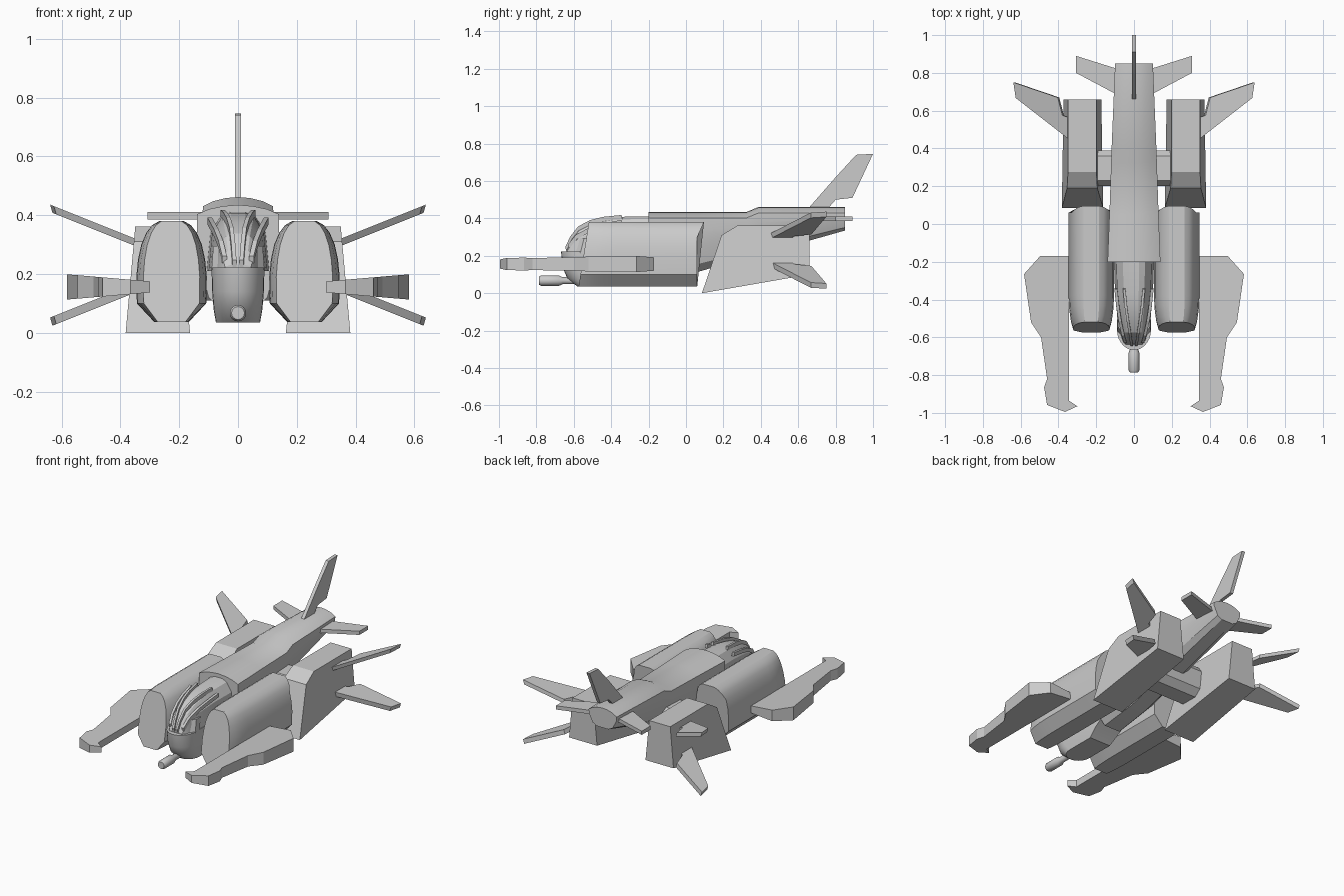
import bpy, bmesh, math
from mathutils import Vector

if "Cube" in bpy.data.objects:
    bpy.data.objects.remove(bpy.data.objects["Cube"])


def finish(name, bm, mirror=False, smooth=None):
    bmesh.ops.recalc_face_normals(bm, faces=bm.faces)
    me = bpy.data.meshes.new(name)
    bm.to_mesh(me)
    bm.free()
    ob = bpy.data.objects.new(name, me)
    bpy.context.collection.objects.link(ob)
    if smooth:
        for p in me.polygons:
            p.use_smooth = True
        me.set_sharp_from_angle(angle=math.radians(smooth))
    if mirror:
        mod = ob.modifiers.new("Mirror", 'MIRROR')
        mod.use_mirror_merge = False
    return ob


def loft(name, rings, **kw):
    """Skin a list of equal-length point rings and cap both ends."""
    bm = bmesh.new()
    rows = [[bm.verts.new(p) for p in r] for r in rings]
    n = len(rows[0])
    for a, b in zip(rows, rows[1:]):
        for i in range(n):
            j = (i + 1) % n
            bm.faces.new((a[i], a[j], b[j], b[i]))
    bm.faces.new(rows[0])
    bm.faces.new(rows[-1])
    return finish(name, bm, **kw)


def sym(half):
    """Close a right-hand half section (top to bottom) with its reflection."""
    return half + [(-x, z) for x, z in reversed(half) if abs(x) > 1e-6]


# Front nacelles: rounded section, slanted nose and tail
section = sym([(.042, .38), (.066, .366), (.086, .34), (.103, .30), (.114, .25),
               (.12, .19), (.118, .10), (.058, .036)])


def nacelle_ring(y_of_z, k):
    return [(.226 + x * k, y_of_z(z), z) for x, z in section]


loft("front_nacelle", [
    nacelle_ring(lambda z: -.58 + .16 * z, .80),
    nacelle_ring(lambda z: -.53 + .12 * z, .91),
    nacelle_ring(lambda z: -.46 + .08 * z, .98),
    nacelle_ring(lambda z: -.38, 1),
    nacelle_ring(lambda z: .06 + max(0, z - .30) * .45, 1)], mirror=True, smooth=25)

# Rear engine pods: side profile with inward-leaning walls
profile = [(.085, 0), (.19, .31), (.275, .362), (.66, .362), (.66, .10)]
loft("rear_engine_pod", [
    [(.163 + .10 * z, y, z) for y, z in profile],
    [(.382 - .09 * z, y, z) for y, z in profile]], mirror=True)


# Main fuselage: arched back, belly rising to the tail
def hull_ring(y, w, zt, zb):
    h = zt - zb
    half = [(0, zt), (w * .35, zt - .004), (w * .7, zt - .014), (w, zt - .032),
            (w * .99, zt - .032 - h * .2), (w * .92, zt - h * .55),
            (w * .72, zb + h * .13), (w * .4, zb)]
    return [(x, y, z) for x, z in sym(half)]


loft("fuselage", [hull_ring(-.20, .14, .435, .075), hull_ring(.05, .13, .435, .11),
                  hull_ring(.325, .121, .435, .19), hull_ring(.39, .119, .462, .205),
                  hull_ring(.85, .10, .462, .335)], smooth=25)


# Cockpit tub: rounded nose in plan, tapering down to a flat chin
def nose_ring(z, w, tip, start, back):
    arc = [(w * math.cos(t), start - (start - tip) * math.sin(t), z)
           for t in [math.pi * i / 14 for i in range(15)]]
    return [(w, back, z)] + arc + [(-w, back, z)]


loft("cockpit_tub", [nose_ring(.035, .075, -.58, -.50, -.31),
                     nose_ring(.08, .083, -.635, -.53, -.25),
                     nose_ring(.14, .088, -.66, -.55, -.15),
                     nose_ring(.222, .09, -.668, -.56, -.15)], smooth=30)


# Canopy: faceted glazing that curves down to the nose
def canopy_ring(y, w, zt):
    h = zt - .21
    half = [(w * .25, zt), (w * .55, zt - h * .07), (w * .88, zt - h * .35), (w, .21)]
    return [(x, y, z) for x, z in sym(half)]


loft("canopy", [canopy_ring(-.637, .05, .232), canopy_ring(-.615, .062, .285),
                canopy_ring(-.575, .074, .338), canopy_ring(-.51, .085, .375),
                canopy_ring(-.44, .094, .395), canopy_ring(-.37, .10, .408),
                canopy_ring(-.15, .108, .412)], smooth=20)


# Canopy frame bars and side rails
def bar(name, path, w, h):
    rings = []
    for p in path:
        x, y, z = p
        rings.append([(x - w, y, z - h), (x + w, y, z - h),
                      (x + w, y - h * .4, z + h), (x - w, y - h * .4, z + h)])
    loft(name, rings, mirror=True)


bar("canopy_centre_bar", [(.012, -.64, .235), (.016, -.615, .29), (.022, -.572, .345),
                          (.032, -.51, .378), (.042, -.44, .396), (.052, -.34, .406)], .007, .012)
bar("canopy_side_rail", [(.046, -.625, .25), (.058, -.585, .30), (.074, -.51, .34),
                         (.085, -.44, .36), (.096, -.34, .38)], .008, .012)

# Side window blocks beside the canopy
loft("side_window_block", [
    [(.052, -.61, .215), (.09, -.565, .215), (.09, -.52, .215), (.052, -.52, .215)],
    [(.056, -.58, .295), (.084, -.545, .295), (.084, -.50, .295), (.056, -.50, .295)]], mirror=True)


# Chin gun, turned about the y axis
def circle(y, r, n=16):
    return [(r * math.cos(2 * math.pi * i / n), y, .067 + r * math.sin(2 * math.pi * i / n))
            for i in range(n)]


loft("chin_gun", [circle(y, r) for y, r in
                  [(-.785, .022), (-.775, .028), (-.68, .028), (-.66, .019), (-.54, .019)]], smooth=35)

# Cross spar joining the rear pods, with chamfered edges
spar = [(.20, .15), (.24, .11), (.35, .11), (.39, .15), (.39, .27), (.36, .31), (.23, .31), (.20, .27)]
loft("cross_spar", [[(x, y, z) for y, z in spar] for x in (-.22, .22)])

# Forward-swept booms, thicker towards the outside
boom = [(.497, -.17), (.344, -.17), (.344, -.935), (.30, -.965), (.365, -.995), (.46, -.958),
        (.476, -.865), (.46, -.82), (.492, -.60), (.545, -.52), (.582, -.265)]
loft("forward_boom", [[(x, y, .156 + s * (.019 + (x - .30) * .085)) for x, y in boom]
                      for s in (-1, 1)], mirror=True)

# Rear fins: upper and lower pairs splayed from the pods
fin = [(.33, .44), (.622, .667), (.635, .75), (.40, .67), (.375, .575), (.33, .56)]
for name, s in (("upper_fin", 1), ("lower_fin", -1)):
    loft(name, [[(x + .004 * d, y, .23 + s * (.078 + (x - .35) * .40) + d * .014)
                 for x, y in fin] for d in (-1, 1)], mirror=True)

# Tailplane and vertical tail
plane = [(.06, .67), (.10, .69), (.307, .80), (.307, .89), (.10, .825), (.06, .825)]
loft("tailplane", [[(x, y, z) for x, y in plane] for z in (.386, .41)], mirror=True)
tail = [(.66, .44), (.66, .46), (.80, .62), (.91, .74), (1.0, .745), (.89, .51), (.80, .50),
        (.765, .46), (.765, .44)]
loft("vertical_tail", [[(x, y, z) for y, z in tail] for x in (-.011, .011)])
